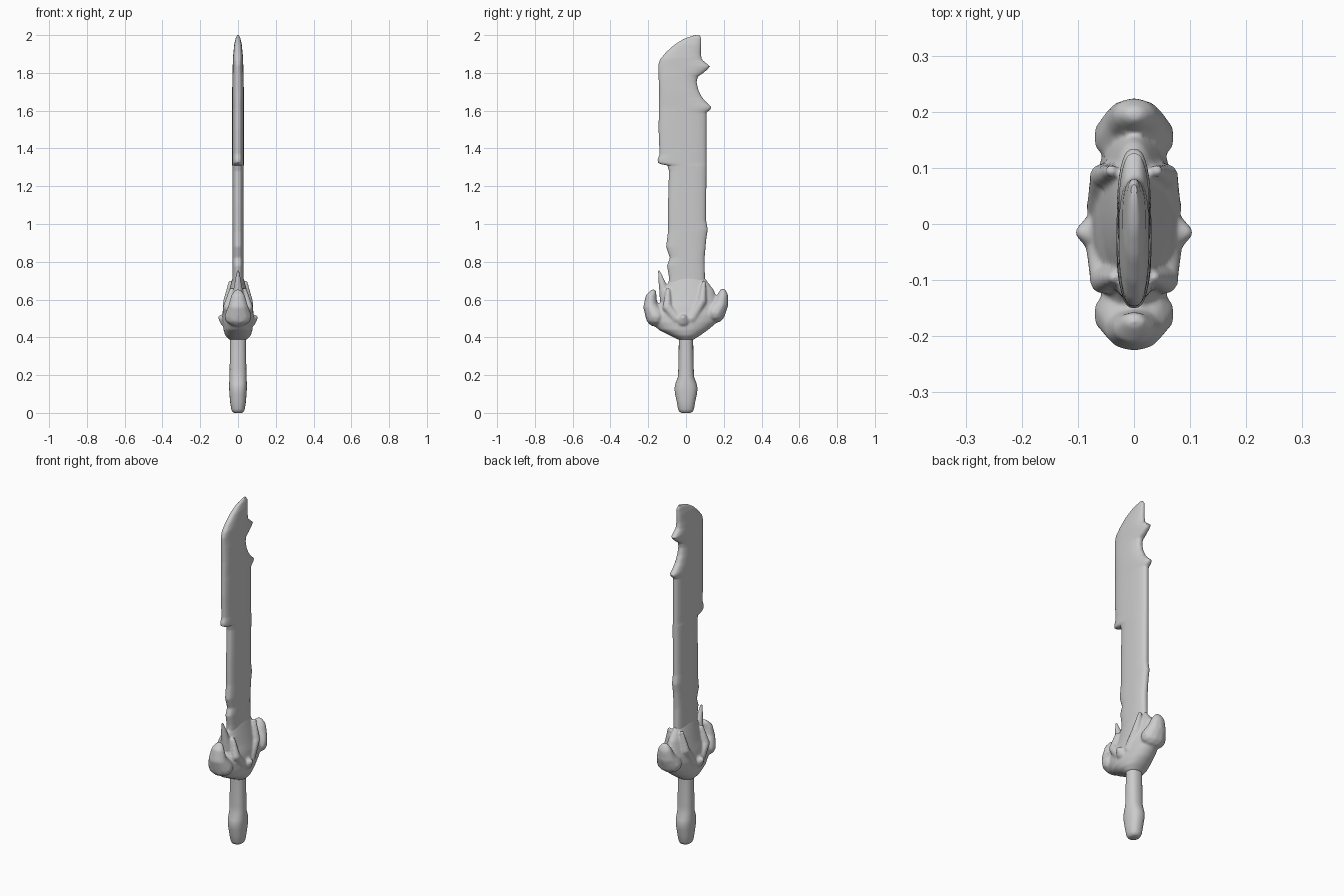
import bpy, bmesh, math
from mathutils import Vector, Matrix


def interp(points, z):
    # piecewise linear lookup: points are (z, value) in rising z
    for (z0, a), (z1, b) in zip(points, points[1:]):
        if z <= z1:
            t = max(0.0, (z - z0) / (z1 - z0))
            return a + (b - a) * t
    return points[-1][1]


def loft(bm, sections, power=2.0, seg=32):
    # stack of superellipse rings, each (z, y_min, y_max, half thickness in x)
    rings = []
    for z, y0, y1, rx in sections:
        ring = []
        for i in range(seg):
            a = 2 * math.pi * i / seg
            c, s = math.cos(a), math.sin(a)
            x = rx * math.copysign(abs(c) ** (2 / power), c)
            y = (y0 + y1) / 2 + (y1 - y0) / 2 * math.copysign(abs(s) ** (2 / power), s)
            ring.append(bm.verts.new((x, y, z)))
        rings.append(ring)
    for r0, r1 in zip(rings, rings[1:]):
        for i in range(seg):
            j = (i + 1) % seg
            bm.faces.new((r0[i], r0[j], r1[j], r1[i]))
    bm.faces.new(rings[0][::-1])
    bm.faces.new(rings[-1])


def blob_chain(bm, path, wide=1.0, steps=6):
    # tapering horn of overlapping balls, path points are (x, y, z, radius)
    for p, q in zip(path, path[1:]):
        for k in range(steps + 1):
            x, y, z, r = (a + (b - a) * k / steps for a, b in zip(p, q))
            m = Matrix.Translation((x, y, z)) @ Matrix.Diagonal((r * wide, r, r, 1))
            bmesh.ops.create_icosphere(bm, subdivisions=2, radius=1, matrix=m)


def finish(bm, name, angle=50):
    mesh = bpy.data.meshes.new(name)
    bm.to_mesh(mesh)
    bm.free()
    obj = bpy.data.objects.new(name, mesh)
    bpy.context.collection.objects.link(obj)
    bpy.ops.object.select_all(action='DESELECT')
    obj.select_set(True)
    bpy.context.view_layer.objects.active = obj
    bpy.ops.object.shade_smooth_by_angle(angle=math.radians(angle))
    return obj


# Blade: stepped edge on the front side, hooked notch on the back side
front_edge = [(0.5, -0.09), (0.72, -0.09), (0.78, -0.10), (0.82, -0.085), (0.88, -0.105),
              (0.96, -0.095), (1.1, -0.095), (1.28, -0.09), (1.31, -0.098), (1.32, -0.148),
              (1.34, -0.15), (1.37, -0.14), (1.5, -0.145), (1.7, -0.142), (1.84, -0.147),
              (1.87, -0.138), (1.91, -0.105), (1.95, -0.06), (1.98, -0.012), (1.993, 0.025),
              (2.0, 0.05)]
back_edge = [(0.5, 0.09), (0.7, 0.10), (0.82, 0.098), (0.92, 0.107), (0.97, 0.115), (1.02, 0.106),
             (1.3, 0.108), (1.59, 0.108), (1.605, 0.128), (1.62, 0.135), (1.64, 0.112),
             (1.67, 0.085), (1.71, 0.065), (1.75, 0.056), (1.78, 0.062), (1.795, 0.085),
             (1.82, 0.115), (1.835, 0.126), (1.85, 0.108), (1.87, 0.084), (1.9, 0.078),
             (1.95, 0.08), (1.985, 0.08), (2.0, 0.07)]
thickness = [(0.5, 0.03), (1.0, 0.03), (1.7, 0.031), (1.88, 0.027), (1.95, 0.02), (1.985, 0.012),
             (2.0, 0.005)]
bm = bmesh.new()
rows = [0.5 + 1.5 * i / 200 for i in range(201)]
loft(bm, [(z, interp(front_edge, z), interp(back_edge, z), interp(thickness, z)) for z in rows],
     power=2.6, seg=40)
finish(bm, "blade")

# Grip with flared pommel
bm = bmesh.new()
grip = [(0.0, 0.022, 0.02), (0.006, 0.035, 0.03), (0.02, 0.042, 0.036), (0.06, 0.049, 0.042),
        (0.10, 0.058, 0.045), (0.13, 0.061, 0.047), (0.155, 0.056, 0.047), (0.19, 0.043, 0.045),
        (0.23, 0.041, 0.044), (0.32, 0.039, 0.043), (0.38, 0.038, 0.043), (0.45, 0.04, 0.045)]
loft(bm, [(z, -ry, ry, rx) for z, ry, rx in grip], power=2.3)
finish(bm, "grip")

# Guard: bowl-shaped body, horns, thorn, side bosses and ribs fused together
bm = bmesh.new()
loft(bm, [(0.385, -0.035, 0.035, 0.044), (0.41, -0.085, 0.075, 0.068),
          (0.44, -0.145, 0.118, 0.077), (0.48, -0.185, 0.165, 0.078),
          (0.52, -0.195, 0.19, 0.075), (0.56, -0.16, 0.18, 0.068),
          (0.60, -0.125, 0.165, 0.058), (0.65, -0.112, 0.148, 0.046),
          (0.69, -0.095, 0.118, 0.036), (0.72, -0.085, 0.095, 0.028)])
blob_chain(bm, [(0, -0.16, 0.51, 0.055), (0, -0.187, 0.56, 0.04),
                (0, -0.186, 0.61, 0.030), (0, -0.174, 0.637, 0.018)], 1.35)
blob_chain(bm, [(0, 0.155, 0.53, 0.055), (0, 0.182, 0.57, 0.042),
                (0, 0.194, 0.615, 0.031), (0, 0.195, 0.638, 0.02)], 1.35)
blob_chain(bm, [(0, -0.105, 0.60, 0.035), (0, -0.125, 0.68, 0.021), (0, -0.143, 0.75, 0.008)])
for s in (-1, 1):
    blob_chain(bm, [(s * 0.06, -0.015, 0.49, 0.038), (s * 0.092, -0.015, 0.505, 0.014)])
    blob_chain(bm, [(s * 0.058, 0.03, 0.50, 0.028), (s * 0.056, 0.085, 0.59, 0.024),
                    (s * 0.04, 0.095, 0.69, 0.012)])
    blob_chain(bm, [(s * 0.058, -0.05, 0.50, 0.028), (s * 0.054, -0.10, 0.56, 0.026),
                    (s * 0.036, -0.095, 0.65, 0.012)])
guard = finish(bm, "guard", 180)
remesh = guard.modifiers.new("fuse", 'REMESH')
remesh.mode = 'VOXEL'
remesh.voxel_size = 0.006
remesh.use_smooth_shade = True
smooth = guard.modifiers.new("soften", 'SMOOTH')
smooth.factor = 0.5
smooth.iterations = 6
